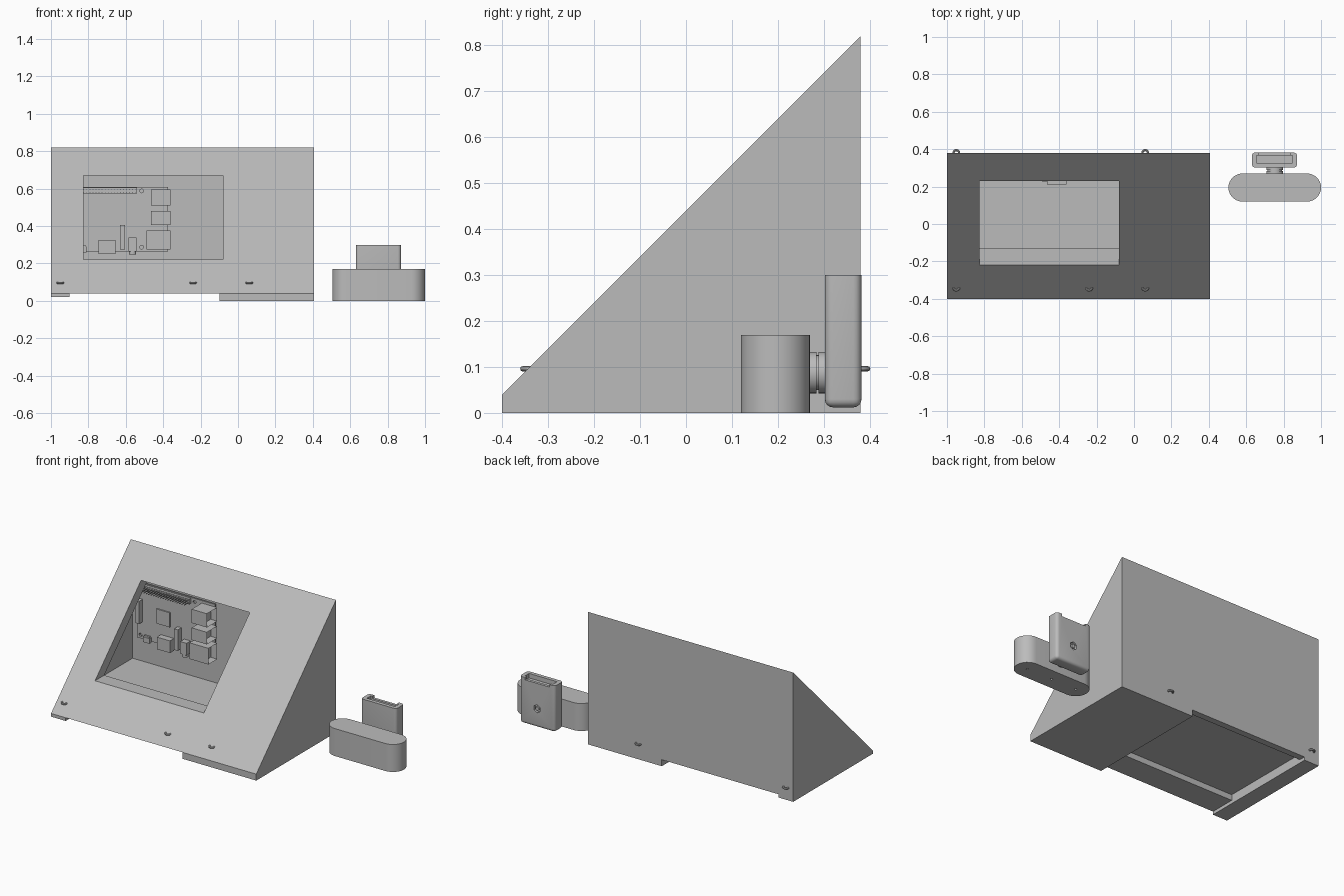
import bpy, bmesh, math
from mathutils import Matrix, Vector

cube = bpy.data.objects.get("Cube")
if cube:
    bpy.data.objects.remove(cube)

grey = bpy.data.materials.new("plain grey")
grey.use_nodes = True
grey.diffuse_color = (0.5, 0.5, 0.5, 1)
grey.node_tree.nodes["Principled BSDF"].inputs["Base Color"].default_value = (0.5, 0.5, 0.5, 1)


def finish(name, bm):
    bmesh.ops.recalc_face_normals(bm, faces=bm.faces)
    me = bpy.data.meshes.new(name)
    bm.to_mesh(me)
    bm.free()
    me.materials.append(grey)
    ob = bpy.data.objects.new(name, me)
    bpy.context.collection.objects.link(ob)
    return ob


def add_box(bm, x, y, z):
    size = Matrix.Diagonal((x[1] - x[0], y[1] - y[0], z[1] - z[0], 1))
    mid = Matrix.Translation((sum(x) / 2, sum(y) / 2, sum(z) / 2))
    return bmesh.ops.create_cube(bm, size=1, matrix=mid @ size)["verts"]


def box(name, x, y, z):
    bm = bmesh.new()
    add_box(bm, x, y, z)
    return finish(name, bm)


def extrude(name, points, offset):
    bm = bmesh.new()
    face = bm.faces.new([bm.verts.new(p) for p in points])
    new = bmesh.ops.extrude_face_region(bm, geom=[face])["geom"]
    bmesh.ops.translate(bm, verts=[v for v in new if isinstance(v, bmesh.types.BMVert)],
                        vec=Vector(offset))
    return finish(name, bm)


def cylinder(name, centre, radius, depth, axis="Z", sides=24):
    bm = bmesh.new()
    turn = Matrix.Rotation(math.pi / 2, 4, "X") if axis == "Y" else Matrix()
    bmesh.ops.create_cone(bm, cap_ends=True, segments=sides, radius1=radius, radius2=radius,
                          depth=depth, matrix=Matrix.Translation(centre) @ turn)
    return finish(name, bm)


def activate(ob):
    bpy.ops.object.select_all(action="DESELECT")
    ob.select_set(True)
    bpy.context.view_layer.objects.active = ob


def smooth(ob):
    activate(ob)
    bpy.ops.object.shade_smooth_by_angle(angle=math.radians(35))


def cut(ob, *cutters):
    for cutter in cutters:
        cutter.hide_render = True
        mod = ob.modifiers.new("cut", "BOOLEAN")
        mod.operation, mod.solver, mod.object = "DIFFERENCE", "EXACT", cutter
        activate(ob)
        bpy.ops.object.modifier_apply(modifier=mod.name)
        bpy.data.objects.remove(cutter)


# Sloped hollow case with window and underside recess
case = extrude("sloped_case", [(-1, -.4, 0), (-1, -.4, .04), (-1, .38, .82), (-1, .38, 0)],
               (1.405, 0, 0))
cut(case,
    extrude("cavity", [(-.96, -.24, .11), (-.96, .34, .69), (-.96, .34, .11)], (1.325, 0, 0)),
    box("window", (-.825, -.08), (-.6, .33), (.22, .67)),
    box("step", (-1.2, -.1), (-.6, .6), (-.2, .02)),
    box("underside", (-.9, -.1), (-.6, .6), (-.2, .04)),
    box("recess", (-.9, -.1), (-.24, .34), (-.1, .075)))

# Small cable loops on the slope and the back
for i, (x, y) in enumerate([(-.95, -.34), (-.24, -.34), (.06, -.34), (-.95, .38), (.06, .38)]):
    bpy.ops.mesh.primitive_torus_add(location=(x, y, .096), major_radius=.015, minor_radius=.006,
                                     major_segments=20, minor_segments=8)
    loop = bpy.context.object
    loop.name = f"cable_loop_{i + 1}"
    loop.data.materials.append(grey)
    smooth(loop)

# Circuit board with screw holes
board = box("circuit_board", (-.91, -.375), (.31, .32), (.265, .61))
cut(board, *[cylinder("hole", (x, .315, z), .01, .1, "Y", 16)
             for x in (-.885, -.515) for z in (.287, .588)])
for i, (x, z) in enumerate([(-.88, .3), (-.4, .55)]):
    cylinder(f"board_support_{i + 1}", (x, .33, z), .012, .03, "Y", 12)

# Hollow sockets, each opening toward one direction
sockets = [
    ("upper_socket", (-.465, -.36), .21, (.51, .595), (1, 0, 0)),
    ("middle_socket", (-.465, -.36), .21, (.405, .48), (1, 0, 0)),
    ("lower_socket", (-.49, -.36), .225, (.275, .375), (1, 0, 0)),
    ("video_socket", (-.745, -.655), .27, (.25, .325), (0, 0, -1)),
    ("power_socket", (-.855, -.81), .29, (.258, .29), (0, 0, -1)),
]
for name, x, front, z, way in sockets:
    bm = bmesh.new()
    add_box(bm, x, (front, .31), z)
    bm.normal_update()
    mouth = [f for f in bm.faces if f.normal.dot(Vector(way)) > .9]
    bmesh.ops.inset_region(bm, faces=mouth, thickness=.006)
    bmesh.ops.translate(bm, verts=mouth[0].verts[:], vec=Vector(way) * -.04)
    finish(name, bm)

box("sound_socket", (-.585, -.542), (.27, .31), (.265, .34))
cylinder("sound_barrel", (-.5635, .29, .257), .018, .02)
box("ribbon_slot_lower", (-.63, -.605), (.275, .31), (.275, .405))
box("ribbon_slot_side", (-.895, -.87), (.275, .31), (.37, .51))
box("main_chip", (-.77, -.68), (.302, .31), (.39, .48))

# Pin header
bm = bmesh.new()
add_box(bm, (-.865, -.54), (.293, .31), (.573, .605))
for col in range(20):
    for row in (.581, .597):
        px = -.857 + col * .0163
        add_box(bm, (px - .002, px + .002), (.255, .293), (row - .002, row + .002))
finish("pin_header", bm)

# Rounded stand base
r, steps = .075, 16
outline = []
for cx, start in ((.925, -90), (.58, 90)):
    for i in range(steps + 1):
        a = math.radians(start + 180 * i / steps)
        outline.append((cx + r * math.cos(a), .195 + r * math.sin(a), 0))
base = extrude("stand_base", outline, (0, 0, .17))
cut(base, *[cylinder("screw_hole", (x, .195, 0), .007, .04, sides=12) for x in (.58, .7525, .925)])
smooth(base)

# Stepped neck between base and holder
for name, radius, y0, y1 in (("neck_collar", .045, .262, .284), ("neck_waist", .038, .28, .292),
                             ("neck_flange", .045, .288, .31)):
    smooth(cylinder(name, (.7525, (y0 + y1) / 2, .0875), radius, y1 - y0, "Y", 32))

# Holder block with rounded corners, top channel and hexagonal nut pocket
bm = bmesh.new()
add_box(bm, (.63, .872), (.302, .382), (.012, .3))
edges = [e for e in bm.edges if not all(v.co.z > .29 for v in e.verts)]
bmesh.ops.bevel(bm, geom=edges, offset=.018, segments=4, profile=.5, affect="EDGES")
holder = finish("holder_block", bm)
cut(holder,
    box("channel", (.655, .847), (.325, .365), (.272, .4)),
    box("channel_back", (.667, .835), (.36, .45), (.285, .4)),
    cylinder("nut_pocket", (.7525, .38, .128), .025, .03, "Y", 6))
smooth(holder)
smooth(cylinder("nut_bolt", (.7525, .373, .128), .012, .016, "Y", 16))
